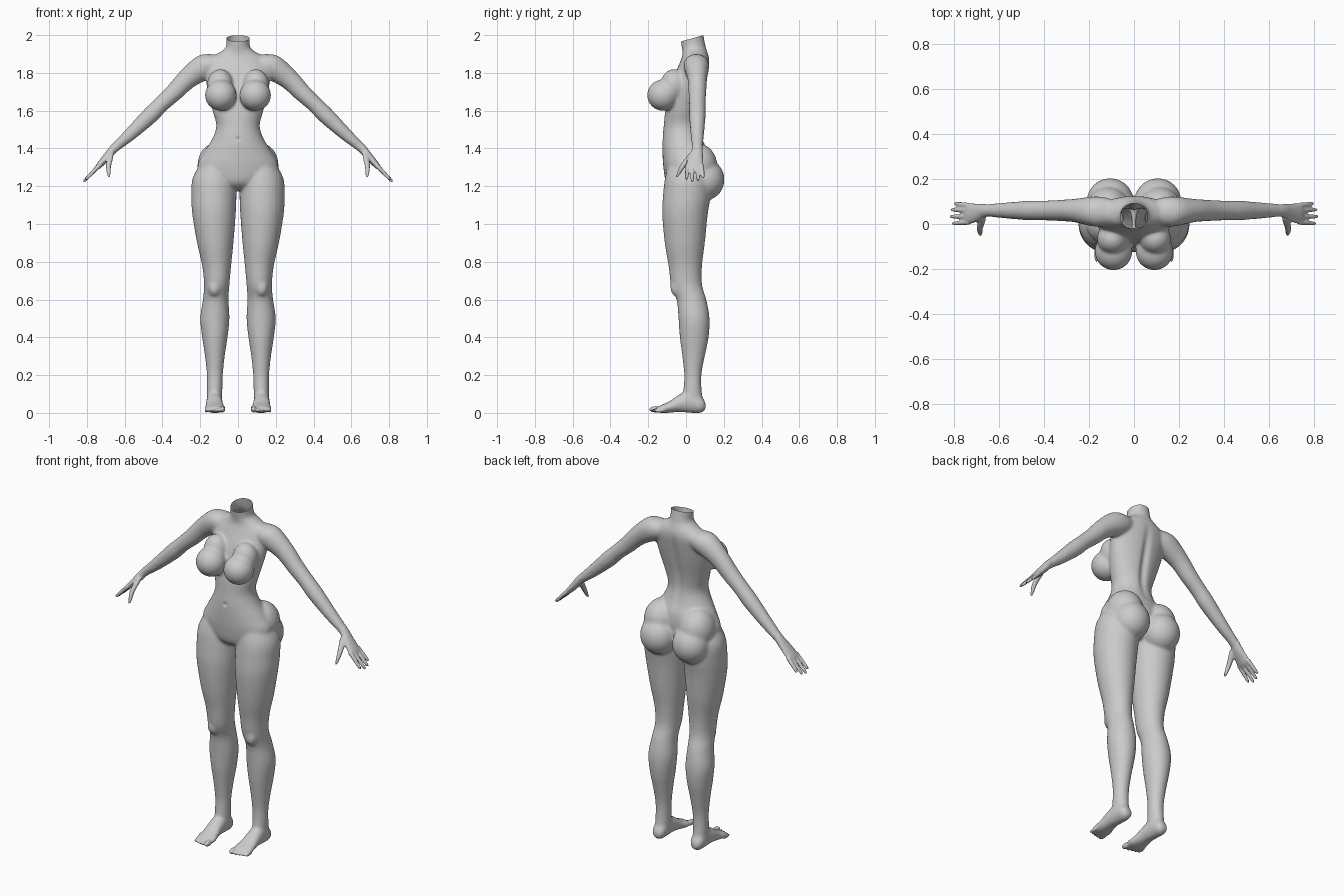
import bpy
import bmesh
import math
from mathutils import Vector

default_cube = bpy.data.objects.get("Cube")
if default_cube:
    bpy.data.objects.remove(default_cube, do_unlink=True)

AXIS_X, AXIS_Y, AXIS_Z = Vector((1, 0, 0)), Vector((0, 1, 0)), Vector((0, 0, 1))
ARM_UP = Vector((.72, 0, .69))
SEGMENTS, SUBSTEPS = 32, 4

material = bpy.data.materials.new("plain grey")
material.use_nodes = True
GREY = (.6, .6, .6, 1)
material.diffuse_color = GREY
material.node_tree.nodes["Principled BSDF"].inputs["Base Color"].default_value = GREY

body_mesh = bmesh.new()


def spline(before, start, end, after, t):
    """Catmull-Rom blend of one number."""
    slope_in, slope_out = (end - before) / 2, (after - start) / 2
    rise = end - start
    return (start + slope_in * t
            + (3 * rise - 2 * slope_in - slope_out) * t ** 2
            + (slope_in + slope_out - 2 * rise) * t ** 3)


def loft(rings, u, v, side=1):
    """Skin ellipses (x, y, z, radius along u, radius along v) into a closed tube."""
    path = []
    for i in range(len(rings) - 1):
        before, after = rings[max(i - 1, 0)], rings[min(i + 2, len(rings) - 1)]
        for step in range(SUBSTEPS):
            path.append([spline(*four, step / SUBSTEPS)
                         for four in zip(before, rings[i], rings[i + 1], after)])
    path.append(rings[-1])
    loops = []
    for x, y, z, radius_u, radius_v in path:
        loop = []
        for k in range(SEGMENTS):
            angle = math.tau * k / SEGMENTS
            point = Vector((x, y, z)) + u * radius_u * math.cos(angle) + v * radius_v * math.sin(angle)
            point.x *= side
            loop.append(body_mesh.verts.new(point))
        loops.append(loop)
    faces = [body_mesh.faces.new(loops[0][::-1]), body_mesh.faces.new(loops[-1])]
    for low, high in zip(loops, loops[1:]):
        for k in range(SEGMENTS):
            n = (k + 1) % SEGMENTS
            faces.append(body_mesh.faces.new((low[k], low[n], high[n], high[k])))
    bmesh.ops.recalc_face_normals(body_mesh, faces=faces)


def ellipsoid(center, radii, side=1):
    made = bmesh.ops.create_uvsphere(body_mesh, u_segments=SEGMENTS, v_segments=SEGMENTS // 2, radius=1)
    for vert in made["verts"]:
        vert.co = Vector([c + r * p for c, r, p in zip(center, radii, vert.co)])
        vert.co.x *= side
    faces = {face for vert in made["verts"] for face in vert.link_faces}
    bmesh.ops.recalc_face_normals(body_mesh, faces=list(faces))


def upright_ring(z, left, right, front, back):
    return ((left + right) / 2, (front + back) / 2, z, (right - left) / 2, (back - front) / 2)


# Torso and neck: height, half width, front, back
torso = [(1.18, .05, -.06, .06), (1.22, .15, -.105, .1), (1.3, .215, -.12, .12),
         (1.38, .18, -.125, .115), (1.45, .137, -.125, .09), (1.52, .115, -.118, .075),
         (1.6, .135, -.11, .08), (1.7, .16, -.09, .1), (1.78, .172, -.065, .115),
         (1.85, .17, -.035, .125), (1.89, .13, -.02, .12), (1.92, .08, -.02, .11),
         (1.95, .062, -.025, .102), (2.04, .066, -.035, .085)]
loft([upright_ring(z, -half, half, front, back) for z, half, front, back in torso], AXIS_X, AXIS_Y)

# Leg: height, inner side, outer side, front, back
leg = [(1.36, .03, .17, -.08, .08), (1.25, .01, .238, -.11, .13), (1.15, .008, .247, -.122, .13),
       (1.05, .012, .242, -.126, .115), (.9, .024, .217, -.113, .1), (.78, .036, .19, -.093, .085),
       (.68, .045, .18, -.08, .085), (.6, .05, .186, -.05, .108), (.5, .045, .2, -.04, .125),
       (.4, .055, .19, -.033, .12), (.3, .07, .175, -.02, .1), (.2, .08, .165, -.01, .082),
       (.1, .083, .165, -.015, .085), (.04, .085, .16, -.01, .095)]

# Foot: depth, middle, half width, bottom, top
foot = [(.105, .125, .02, .02, .05), (.08, .125, .038, 0, .09), (.02, .125, .042, 0, .12),
        (-.04, .125, .045, .004, .095), (-.09, .123, .052, 0, .06),
        (-.13, .121, .055, 0, .042), (-.155, .121, .048, .004, .03)]

# Arm and palm: centre, depth radius, thickness radius
arm = [(.09, .055, 1.865, .05, .05), (.16, .055, 1.84, .068, .073), (.265, .06, 1.77, .052, .056),
       (.34, .06, 1.695, .047, .048), (.41, .06, 1.63, .044, .043), (.465, .06, 1.575, .044, .045),
       (.57, .06, 1.475, .036, .035), (.655, .06, 1.4, .029, .024), (.69, .052, 1.36, .038, .021),
       (.735, .045, 1.31, .046, .016), (.75, .045, 1.295, .042, .01)]
thumb = [(.672, .035, 1.375, .018, .018), (.685, -.015, 1.31, .014, .016),
         (.684, -.04, 1.265, .01, .01), (.683, -.05, 1.247, .005, .005)]
finger_direction = Vector((.69, 0, -.72))

for side in (1, -1):
    loft([upright_ring(*ring) for ring in leg], AXIS_X, AXIS_Y, side)
    loft([(mid, y, (low + top) / 2, half, (top - low) / 2) for y, mid, half, low, top in foot],
         AXIS_X, AXIS_Z, side)
    loft(arm, AXIS_Y, ARM_UP, side)
    loft(thumb, AXIS_X, AXIS_Y, side)

    # Fingers, little to index
    for y, spread, length in ((.083, .008, .095), (.06, .004, .118), (.033, 0, .125), (.008, -.006, .11)):
        rings = []
        for part, radius in ((0, .012), (.5, .0105), (.88, .0085), (1, .004)):
            center = Vector((.733, y + spread * part, 1.312)) + finger_direction * length * part
            rings.append((*center, radius, radius))
        loft(rings, AXIS_Y, ARM_UP, side)

    # Toes, big to little
    for i in range(5):
        size = .0165 if i == 0 else .0115 - .0006 * i
        middle = .083 if i == 0 else .09 + .0195 * i
        ellipsoid((middle, -.163 + .006 * i, size + .002), (size * .95, .032, size), side)

    # Kneecap, seat and bust
    ellipsoid((.125, -.048, .665), (.035, .036, .05), side)
    ellipsoid((.106, .1, 1.235), (.105, .104, .11), side)
    ellipsoid((.115, .055, 1.31), (.1, .11, .12), side)
    ellipsoid((.091, -.122, 1.682), (.084, .084, .083), side)
    ellipsoid((.095, -.065, 1.735), (.07, .07, .085), side)

# Fuse the parts into one skin
mesh = bpy.data.meshes.new("body")
body_mesh.to_mesh(mesh)
body_mesh.free()
body = bpy.data.objects.new("body", mesh)
bpy.context.scene.collection.objects.link(body)
remesh = body.modifiers.new("fuse", "REMESH")
remesh.mode = "VOXEL"
remesh.voxel_size = .006
fused = bmesh.new()
fused.from_object(body, bpy.context.evaluated_depsgraph_get())
body.modifiers.clear()

# Blend the joints, keeping hands and toes crisp
soft = [v for v in fused.verts if abs(v.co.x) < .66 and (v.co.z > .1 or v.co.y > -.1)]
for repeat in range(12):
    bmesh.ops.smooth_vert(fused, verts=soft, factor=.5, use_axis_x=True, use_axis_y=True, use_axis_z=True)
bmesh.ops.smooth_vert(fused, verts=fused.verts, factor=.4, use_axis_x=True, use_axis_y=True, use_axis_z=True)

# Spine groove and navel
navel = Vector((0, -.125, 1.45))
for vert in fused.verts:
    x, y, z = vert.co
    if y > 0 and 1.4 < z < 1.88 and abs(x) < .08:
        fade = math.sin(math.pi * (z - 1.4) / .48)
        vert.co.y -= .014 * fade * math.exp(-(x / .022) ** 2)
    distance = (vert.co - navel).length
    if distance < .03:
        vert.co.y += .008 * math.exp(-(distance / .009) ** 2)

# Open, slanted neck rim
bmesh.ops.bisect_plane(fused, geom=fused.verts[:] + fused.edges[:] + fused.faces[:],
                       plane_co=(0, .03, 1.982), plane_no=(0, -.28, 1), clear_outer=True)
for face in fused.faces:
    face.smooth = True
    face.material_index = 0
fused.to_mesh(mesh)
fused.free()
mesh.materials.clear()
mesh.materials.append(material)
